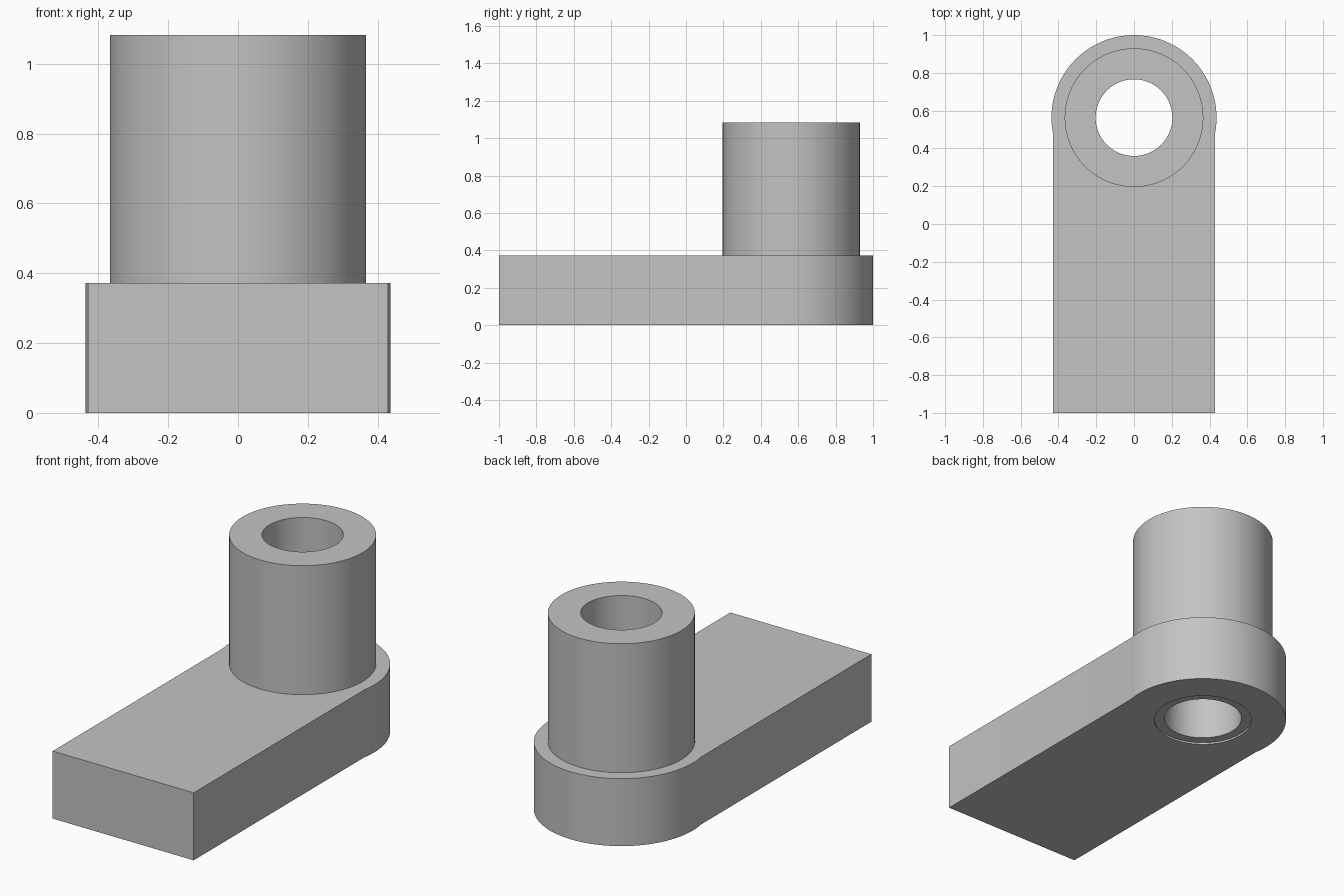
import bpy, bmesh
from math import acos, pi, sin, cos

CY = 0.563                      # y of the round end, boss and bore
PLATE_H, TOP = 0.372, 1.083
HALF_W, END_R = 0.43, 0.437
BOSS_R, BORE_R = 0.367, 0.203
RECESS_R, RECESS_D = 0.255, 0.01
SEG = 96

if "Cube" in bpy.data.objects:
    bpy.data.objects.remove(bpy.data.objects["Cube"], do_unlink=True)

grey = bpy.data.materials.new("plain grey")
grey.use_nodes = True
color = (0.55, 0.55, 0.55, 1)
grey.diffuse_color = color
grey.node_tree.nodes["Principled BSDF"].inputs["Base Color"].default_value = color


def extrude_outline(name, points, z0, z1):
    """Solid prism from a counter-clockwise outline."""
    bm = bmesh.new()
    face = bm.faces.new([bm.verts.new((x, y, z0)) for x, y in points])
    ext = bmesh.ops.extrude_face_region(bm, geom=[face])
    top = [g for g in ext["geom"] if isinstance(g, bmesh.types.BMVert)]
    bmesh.ops.translate(bm, verts=top, vec=(0, 0, z1 - z0))
    bmesh.ops.recalc_face_normals(bm, faces=bm.faces)
    mesh = bpy.data.meshes.new(name)
    bm.to_mesh(mesh)
    bm.free()
    mesh.materials.append(grey)
    obj = bpy.data.objects.new(name, mesh)
    bpy.context.collection.objects.link(obj)
    return obj


def arc(radius, start, end, steps):
    return [(radius * cos(start + (end - start) * i / steps),
             CY + radius * sin(start + (end - start) * i / steps))
            for i in range(steps + 1)]


def cylinder(name, radius, z0, z1):
    return extrude_outline(name, arc(radius, 0, 2 * pi, SEG)[:-1], z0, z1)


def cut(target, cutter):
    mod = target.modifiers.new(cutter.name, "BOOLEAN")
    mod.operation, mod.solver, mod.object = "DIFFERENCE", "EXACT", cutter
    cutter.hide_render = True
    bpy.context.view_layer.objects.active = target
    bpy.ops.object.modifier_apply(modifier=mod.name)


# Arm: straight sides running into a slightly wider round end
meet = acos(HALF_W / END_R)
outline = [(-HALF_W, -1), (HALF_W, -1)] + arc(END_R, -meet, pi + meet, SEG)
arm = extrude_outline("arm_plate", outline, 0, PLATE_H)

# Boss standing on the round end
boss = cylinder("boss_tube", BOSS_R, PLATE_H, TOP)

# Through bore, and shallow recess under the arm
bore = cylinder("bore_cutter", BORE_R, -0.1, TOP + 0.1)
recess = cylinder("recess_cutter", RECESS_R, -0.1, RECESS_D)
for target, cutter in ((arm, recess), (arm, bore), (boss, bore)):
    cut(target, cutter)
for cutter in (bore, recess):
    bpy.data.objects.remove(cutter, do_unlink=True)

# Smooth round walls, sharp rims
bpy.ops.object.select_all(action="DESELECT")
for obj in (arm, boss):
    obj.select_set(True)
bpy.context.view_layer.objects.active = arm
bpy.ops.object.shade_smooth_by_angle(angle=pi / 18)
